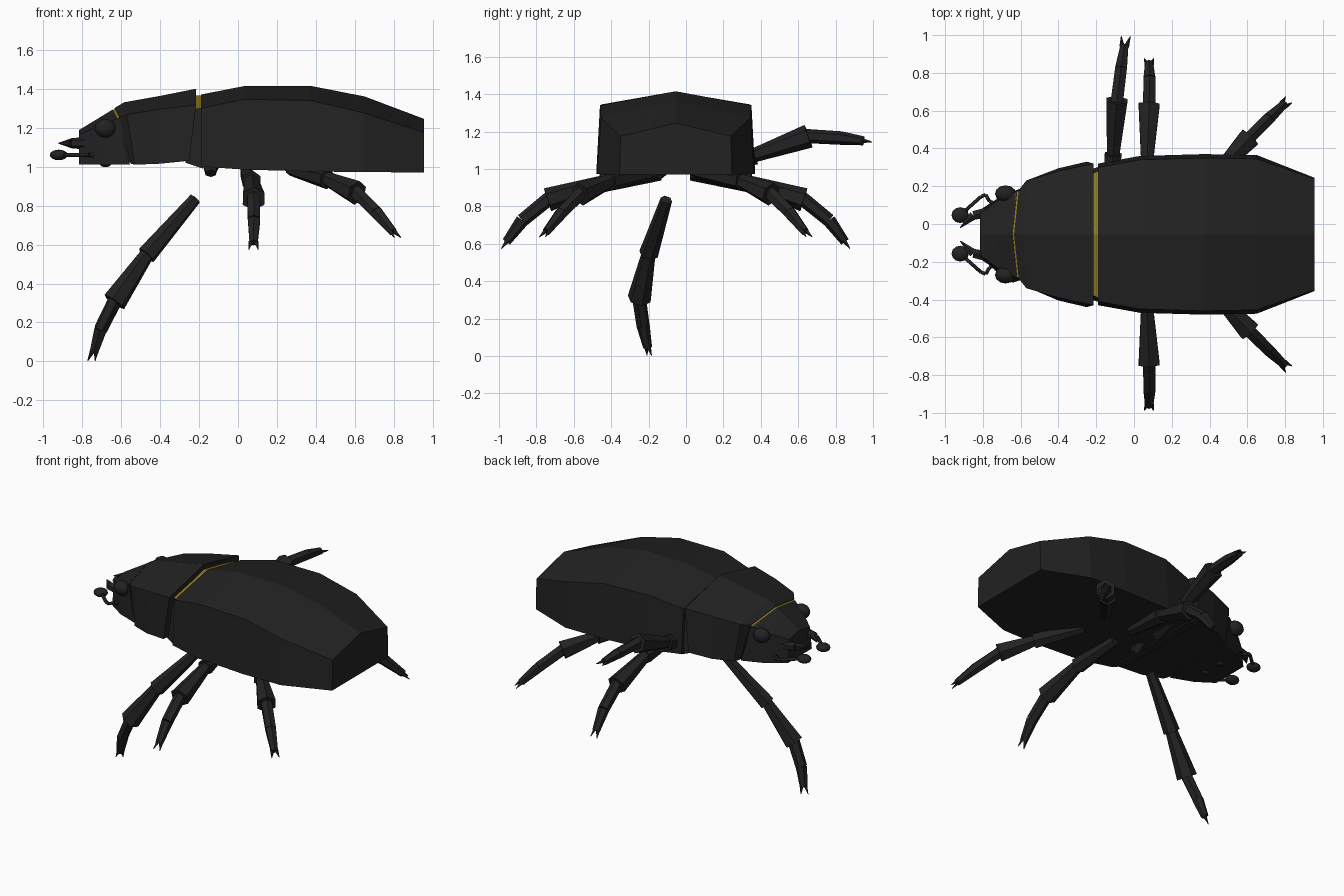
import bpy, bmesh, math
from mathutils import Vector, Matrix

CY = -0.055  # body centre line


def material(name, rgb):
    m = bpy.data.materials.new(name)
    m.diffuse_color = (*rgb, 1)
    return m


BLACK = material("shell black", (0.016, 0.016, 0.016))
YELLOW = material("joint yellow", (0.27, 0.2, 0.012))


def finish(name, bm, smooth=False):
    bmesh.ops.recalc_face_normals(bm, faces=bm.faces[:])
    me = bpy.data.meshes.new(name)
    bm.to_mesh(me)
    bm.free()
    ob = bpy.data.objects.new(name, me)
    bpy.context.collection.objects.link(ob)
    me.materials.append(BLACK)
    for p in me.polygons:
        p.use_smooth = smooth
    return ob


def shell(name, stations):
    """Loft five-sided sections: x of ridge/shoulder/base, half widths, heights."""
    bm = bmesh.new()
    rings = []
    for xr, xs, xb, ws, wb, zr, zs, zb in stations:
        pts = [(xb, -wb, zb), (xs, -ws, zs), (xr, 0, zr), (xs, ws, zs), (xb, wb, zb)]
        rings.append([bm.verts.new((x, y + CY, z)) for x, y, z in pts])
    for a, b in zip(rings, rings[1:]):
        for i in range(5):
            j = (i + 1) % 5
            bm.faces.new((a[i], a[j], b[j], b[i]))
    bm.faces.new(rings[0])
    bm.faces.new(rings[-1])
    return finish(name, bm)


def frustum(bm, a, b, r1, r2, sides=6):
    a, b = Vector(a), Vector(b)
    d = b - a
    rot = d.to_track_quat('Z', 'Y').to_matrix().to_4x4()
    bmesh.ops.create_cone(bm, cap_ends=True, segments=sides, radius1=r1, radius2=r2,
                          depth=d.length, matrix=Matrix.Translation((a + b) / 2) @ rot)


def ellipsoid(bm, c, r):
    bmesh.ops.create_uvsphere(bm, u_segments=12, v_segments=8, radius=1,
                              matrix=Matrix.Translation(c) @ Matrix.Diagonal((*r, 1)))


def leg(name, hip, knee, ankle, bend, foot, spread, pointed=False):
    bm = bmesh.new()
    hip, knee, ankle, bend, foot = map(Vector, (hip, knee, ankle, bend, foot))
    if pointed:
        mid = hip.lerp(knee, 0.3)
        frustum(bm, hip, mid, 0.008, 0.042)
        frustum(bm, mid, knee, 0.042, 0.052)
    else:
        frustum(bm, hip, knee, 0.032, 0.052)
    frustum(bm, knee - (ankle - knee) * 0.08, ankle, 0.036, 0.064)   # upper leg
    frustum(bm, ankle - (bend - ankle) * 0.1, bend, 0.038, 0.036)    # lower leg
    frustum(bm, bend, foot, 0.036, 0.024)
    d = (foot - bend).normalized()
    for s in (-1, 1):                                                # claws
        side = Vector(spread) * s
        frustum(bm, foot + side * 0.012 - d * 0.01, foot + side * 0.024 + d * 0.045, 0.014, 0.002, 4)
    finish(name, bm)


# Wing case
shell("abdomen", [
    (-0.19, -0.19, -0.19, 0.355, 0.375, 1.37, 1.30, 1.00),
    (0.03, 0.03, 0.03, 0.395, 0.415, 1.413, 1.345, 0.985),
    (0.37, 0.37, 0.37, 0.405, 0.425, 1.415, 1.34, 0.975),
    (0.65, 0.65, 0.65, 0.40, 0.42, 1.36, 1.275, 0.972),
    (0.955, 0.955, 0.955, 0.295, 0.30, 1.245, 1.175, 0.97)])

# Thorax shield
shell("thorax", [
    (-0.635, -0.61, -0.55, 0.235, 0.26, 1.30, 1.255, 1.015),
    (-0.585, -0.57, -0.53, 0.285, 0.295, 1.33, 1.268, 1.01),
    (-0.40, -0.40, -0.40, 0.335, 0.35, 1.363, 1.295, 1.015),
    (-0.215, -0.215, -0.25, 0.375, 0.385, 1.40, 1.317, 1.03)])

# Head
shell("head", [
    (-0.815, -0.815, -0.815, 0.11, 0.13, 1.188, 1.165, 1.012),
    (-0.73, -0.72, -0.70, 0.18, 0.205, 1.24, 1.205, 1.01),
    (-0.643, -0.618, -0.555, 0.232, 0.26, 1.293, 1.247, 1.01)])

# Joints: yellow upper faces showing through the gaps
for name, st in (
    ("waist_joint", [(-0.27, -0.27, -0.27, 0.30, 0.33, 1.362, 1.29, 1.02),
                     (-0.18, -0.18, -0.18, 0.34, 0.36, 1.365, 1.30, 0.99)]),
    ("neck_joint", [(-0.65, -0.625, -0.57, 0.225, 0.24, 1.288, 1.245, 1.02),
                    (-0.625, -0.60, -0.54, 0.235, 0.25, 1.298, 1.252, 1.02)])):
    ob = shell(name, st)
    ob.data.materials.append(YELLOW)
    for p in ob.data.polygons:
        if p.normal.z > 0.5:
            p.material_index = 1

for s, tag in ((-1, "near"), (1, "far")):
    # Eyes
    bm = bmesh.new()
    ellipsoid(bm, (-0.68, CY + s * 0.215, 1.197), (0.056, 0.045, 0.048))
    finish(tag + "_eye", bm, True)

    # Jaws
    bm = bmesh.new()
    frustum(bm, (-0.76, CY + s * 0.12, 1.12), (-0.85, CY + s * 0.10, 1.12), 0.032, 0.027)
    frustum(bm, (-0.85, CY + s * 0.10, 1.12), (-0.92, CY + s * 0.035, 1.12), 0.027, 0.003)
    finish(tag + "_jaw", bm)

    # Antennae: bent stalk ending in a club
    bm = bmesh.new()
    path = [(-0.70, 0.15), (-0.765, 0.175), (-0.785, 0.21), (-0.81, 0.20), (-0.90, 0.12)]
    for a, b in zip(path, path[1:]):
        frustum(bm, (a[0], CY + s * a[1], 1.06), (b[0], CY + s * b[1], 1.06), 0.011, 0.011)
    ellipsoid(bm, (-0.92, CY + s * 0.102, 1.06), (0.046, 0.042, 0.027))
    finish(tag + "_antenna", bm, True)

    # Mouth feeler
    bm = bmesh.new()
    ellipsoid(bm, (-0.68, CY + s * 0.07, 1.015), (0.03, 0.025, 0.018))
    finish(tag + "_mouth_feeler", bm, True)

    # Middle and rear legs
    leg(tag + "_middle_leg", (0.04, CY + s * 0.08, 0.97), (0.07, CY + s * 0.40, 0.925),
        (0.08, CY + s * 0.685, 0.835), (0.082, CY + s * 0.82, 0.725),
        (0.08, CY + s * 0.905, 0.61), (1, 0, 0))
    leg(tag + "_rear_leg", (0.27, CY + s * 0.10, 0.985), (0.46, CY + s * 0.35, 0.935),
        (0.61, CY + s * 0.51, 0.865), (0.71, CY + s * 0.61, 0.765),
        (0.795, CY + s * 0.69, 0.665), (0.7, -0.7 * s, 0))

# Raised far front leg
leg("far_front_leg", (-0.14, 0.05, 0.985), (-0.11, 0.37, 1.075), (-0.09, 0.655, 1.175),
    (-0.068, 0.83, 1.165), (-0.05, 0.95, 1.15), (1, 0, 0))
# Separate near front leg
leg("near_front_leg", (-0.22, -0.105, 0.835), (-0.47, -0.20, 0.545), (-0.635, -0.25, 0.305),
    (-0.705, -0.23, 0.165), (-0.74, -0.205, 0.045), (0.8, 0.5, 0))
# Hip stub left behind by the near front leg
bm = bmesh.new()
frustum(bm, (-0.14, CY - 0.05, 1.03), (-0.14, CY - 0.10, 0.965), 0.05, 0.03)
finish("near_front_hip", bm)
